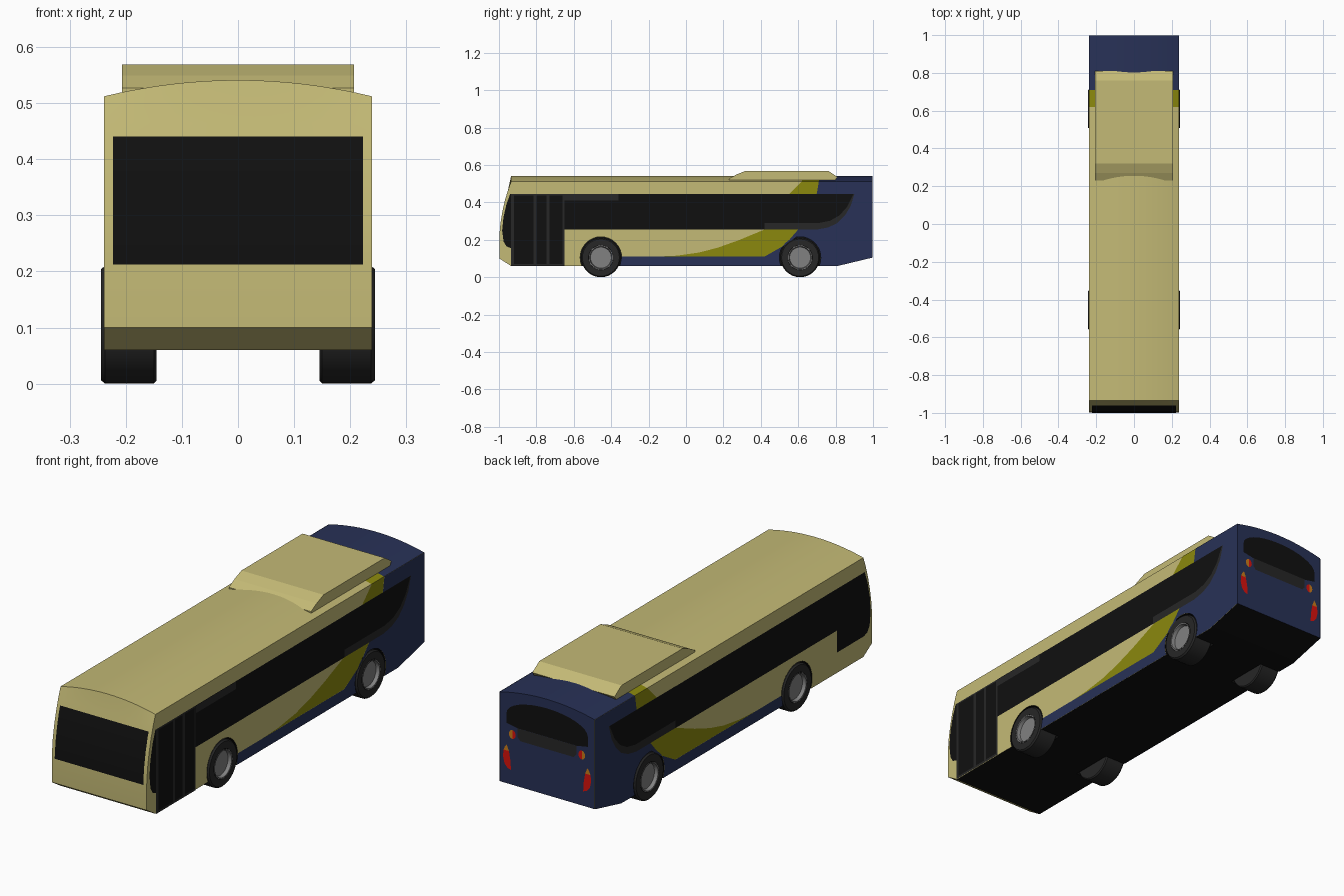
import bpy, bmesh
from math import sin, cos, pi, radians, sqrt
from mathutils import Vector

if "Cube" in bpy.data.objects:
    bpy.data.objects.remove(bpy.data.objects["Cube"])

W = 0.239                                   # body half width
AXLES = (-0.455, 0.61)
HUB_Z, ARCH_R = 0.105, 0.111


def mat(name, r, g, b):
    m = bpy.data.materials.new(name)
    m.diffuse_color = (r, g, b, 1)
    m.use_nodes = True
    m.node_tree.nodes["Principled BSDF"].inputs["Base Color"].default_value = m.diffuse_color
    return m


BLACK = mat("black", 0.005, 0.005, 0.005)
TRIM = mat("dark_trim", 0.02, 0.02, 0.02)
GOLD = mat("gold", 0.55, 0.49, 0.18)
OLIVE = mat("olive", 0.26, 0.25, 0.004)
NAVY = mat("navy", 0.021, 0.031, 0.095)
RIM = mat("rim_grey", 0.22, 0.22, 0.22)
RED = mat("red", 0.7, 0.006, 0.004)
AMBER = mat("amber", 0.6, 0.2, 0.01)


def finish(name, bm, *mats):
    me = bpy.data.meshes.new(name)
    bm.to_mesh(me)
    bm.free()
    for m in mats:
        me.materials.append(m)
    ob = bpy.data.objects.new(name, me)
    bpy.context.collection.objects.link(ob)
    return ob


def activate(ob):
    bpy.ops.object.select_all(action='DESELECT')
    ob.select_set(True)
    bpy.context.view_layer.objects.active = ob


def smooth(ob, angle=30):
    activate(ob)
    bpy.ops.object.shade_smooth_by_angle(angle=radians(angle))


def sheets(name, polys, m):
    """Flat panels, given as (points, outward direction) pairs."""
    bm = bmesh.new()
    for pts, out in polys:
        f = bm.faces.new([bm.verts.new(p) for p in pts])
        f.normal_update()
        if f.normal.dot(Vector(out)) < 0:
            f.normal_flip()
    return finish(name, bm, m)


def side(name, pts, layer, m, sides=(1, -1)):
    x = W + 0.0008 * layer
    return sheets(name, [([(s * x, y, z) for y, z in pts], (s, 0, 0)) for s in sides], m)


def rear(name, pts, layer, m, mirrors=(1,)):
    y = 0.998 + 0.0008 * layer
    return sheets(name, [([(s * x, y, z) for x, z in pts], (0, 1, 0)) for s in mirrors], m)


def rect(a0, a1, z0, z1):
    return [(a0, z0), (a1, z0), (a1, z1), (a0, z1)]


def lathe(name, profile, m):
    """Revolve (radius, x) about each of the four wheel centres."""
    bm = bmesh.new()
    n = 32
    for s in (1, -1):
        for y in AXLES:
            rings = [[bm.verts.new((s * x, y + r * cos(2 * pi * i / n), HUB_Z + r * sin(2 * pi * i / n)))
                      for i in range(n)] for r, x in profile]
            for a, b in zip(rings, rings[1:]):
                for i in range(n):
                    j = (i + 1) % n
                    bm.faces.new((a[i], a[j], b[j], b[i]))
    bmesh.ops.remove_doubles(bm, verts=bm.verts, dist=1e-5)
    bmesh.ops.recalc_face_normals(bm, faces=bm.faces)
    return finish(name, bm, m)


# Body: side profile swept over the width, with a crowned roof (z None = roof)
FRONT = [(-0.998, 0.10), (-0.998, 0.22), (-0.992, 0.29), (-0.981, 0.355),
         (-0.967, 0.415), (-0.952, 0.465)]
profile = [(-0.935, 0.06)] + FRONT + [(-0.935, None), (0.62, None), (0.71, None),
                                      (0.998, None), (0.998, 0.105), (0.81, 0.06)]
slots = [1] * 8 + [2, 3, 3, 0, 0]           # material of each profile segment
bm = bmesh.new()
cols = []
for i in range(17):
    x = W * (i / 8 - 1)
    roof = 0.541 - 0.029 * (x / W) ** 2
    cols.append([bm.verts.new((x, y, roof if z is None else z)) for y, z in profile])
for a, b in zip(cols, cols[1:]):
    for k in range(len(profile)):
        j = (k + 1) % len(profile)
        bm.faces.new((a[k], a[j], b[j], b[k])).material_index = slots[k]
for c in (cols[0], cols[-1]):
    bm.faces.new(c).material_index = 1
bmesh.ops.recalc_face_normals(bm, faces=bm.faces)
body = finish("body", bm, BLACK, GOLD, OLIVE, NAVY)

# Wheel wells cut into the body
cutter = lathe("wheel_well_cutter", [(0, 0.135), (ARCH_R, 0.135), (ARCH_R, 0.3), (0, 0.3)], BLACK)
cutter.hide_render = True
mod = body.modifiers.new("wells", 'BOOLEAN')
mod.operation, mod.object, mod.solver = 'DIFFERENCE', cutter, 'EXACT'
activate(body)
bpy.ops.object.modifier_apply(modifier="wells")
bpy.data.objects.remove(cutter)
smooth(body, 25)

# Side livery: olive swoosh and navy tail, the latter following the rear wheel arch
swoosh = [(0.42, 0.11), (0.52, 0.163), (0.60, 0.255), (0.66, 0.35), (0.70, 0.45), (0.71, 0.512)]
olive_edge = [(0.62, 0.512), (0.553, 0.445), (0.50, 0.35), (0.42, 0.255), (0.28, 0.197),
              (0.17, 0.158), (0.07, 0.132), (-0.05, 0.115), (-0.16, 0.11)]
side("olive_swoosh", swoosh + olive_edge, 1, OLIVE)
dz = 0.06 - HUB_Z
dy = sqrt(ARCH_R ** 2 - dz ** 2)
a0 = -0.42                                  # arch angle at the sill
arch = [(AXLES[1] + ARCH_R * cos(t), HUB_Z + ARCH_R * sin(t))
        for t in [pi - a0 + (2 * a0 - pi) * k / 20 for k in range(21)]]
side("navy_tail", [(AXLES[0] + ARCH_R, 0.11), (AXLES[0] + dy, 0.06)] + arch
     + [(0.81, 0.06), (0.998, 0.105), (0.998, 0.512)] + swoosh[::-1], 2, NAVY)

# Side windows
nose = [(-0.935, 0.155), (-0.96, 0.165), (-0.975, 0.19), (-0.983, 0.25), (-0.976, 0.32),
        (-0.96, 0.39), (-0.94, 0.445)]
side("window_surround", [(0.42, 0.255), (0.70, 0.255), (0.76, 0.266), (0.81, 0.29), (0.85, 0.33),
                         (0.88, 0.38), (0.90, 0.445), (0.42, 0.445)], 3, TRIM)
tail = [(0.42, 0.255), (0.42, 0.29), (0.71, 0.29), (0.77, 0.302), (0.82, 0.33),
        (0.86, 0.375), (0.895, 0.445)]
side("right_window_band", [(-0.65, 0.255)] + tail + [(-0.65, 0.445)], 4, BLACK, (1,))
side("left_window_band", nose[::-1] + [(-0.74, 0.155), (-0.74, 0.255)] + tail, 4, BLACK, (-1,))
side("right_quarter_window", nose + [(-0.935, 0.445)], 4, BLACK, (1,))
side("window_header", rect(-0.65, -0.36, 0.41, 0.445), 5, TRIM, (1,))

# Entrance door with three panes
side("door_frame", rect(-0.935, -0.65, 0.06, 0.445), 4, TRIM, (1,))
for i, (y0, y1) in enumerate([(-0.92, -0.815), (-0.80, -0.745), (-0.73, -0.66)]):
    side(f"door_pane_{i + 1}", rect(y0, y1, 0.07, 0.438), 5, BLACK, (1,))

# Windscreen following the curved front
screen = [(-0.998, 0.212)] + FRONT[1:5] + [(-0.9595, 0.44)]
bm = bmesh.new()
rows = [[bm.verts.new((s * 0.223, y - 0.002, z)) for s in (-1, 1)] for y, z in screen]
for a, b in zip(rows, rows[1:]):
    bm.faces.new((a[0], a[1], b[1], b[0]))
smooth(finish("windscreen", bm, BLACK))

# Rear window, vent panel and lamps
crown = [(0.205 * cos(pi * k / 16), 0.425 + 0.075 * sin(pi * k / 16)) for k in range(17)]
rear("rear_window", [(-0.205, 0.38), (-0.15, 0.37), (0.15, 0.37), (0.205, 0.38)] + crown, 1, BLACK)
rear("rear_vent_panel", [(-0.135, 0.315), (0.135, 0.315), (0.148, 0.33), (0.148, 0.37),
                         (-0.148, 0.37), (-0.148, 0.33)], 2, TRIM)


def half_disc(start):
    return [(0.175 + 0.017 * cos(start + pi * k / 10), 0.335 + 0.02 * sin(start + pi * k / 10))
            for k in range(11)]


rear("round_lamp_red", half_disc(pi / 2), 2, RED, (1, -1))
rear("round_lamp_amber", half_disc(-pi / 2), 2, AMBER, (1, -1))
rear("tail_lamp_red", [(0.192, 0.255), (0.184, 0.21), (0.182, 0.172), (0.20, 0.177), (0.215, 0.195),
                       (0.222, 0.225), (0.219, 0.255)], 2, RED, (1, -1))
rear("tail_lamp_amber", [(0.192, 0.255), (0.219, 0.255), (0.212, 0.272), (0.203, 0.283)], 2, AMBER, (1, -1))

# Roof unit with sloped ends
bm = bmesh.new()
pod = [(0.23, 0.515), (0.23, 0.527), (0.27, 0.549), (0.32, 0.569), (0.76, 0.569), (0.81, 0.536), (0.795, 0.515)]
ends = [[bm.verts.new((s * 0.207, y, z)) for y, z in pod] for s in (-1, 1)]
for e in ends:
    bm.faces.new(e)
for k in range(len(pod)):
    j = (k + 1) % len(pod)
    bm.faces.new((ends[0][k], ends[0][j], ends[1][j], ends[1][k]))
bmesh.ops.recalc_face_normals(bm, faces=bm.faces)
finish("roof_unit", bm, GOLD)

# Wheels
smooth(lathe("tyres", [(0, 0.145), (0.1, 0.145), (0.105, 0.15), (0.105, 0.237), (0.099, 0.244),
                       (0.066, 0.244), (0.062, 0.225), (0, 0.225)], TRIM))
smooth(lathe("rims", [(0.065, 0.2445), (0.060, 0.2445), (0.056, 0.229), (0, 0.229)], RIM))
